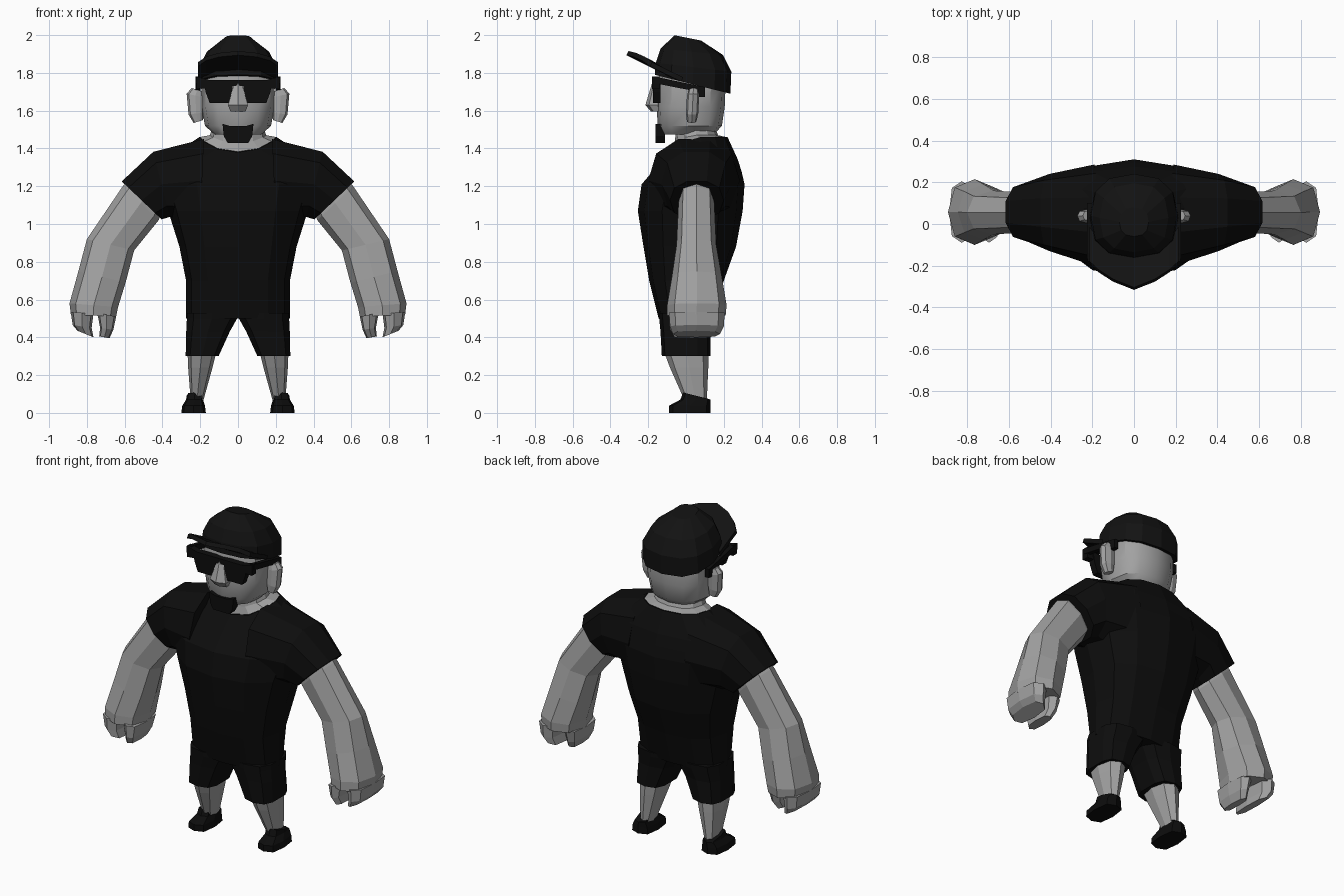
import bpy, bmesh, math


def material(name, v):
    m = bpy.data.materials.new(name)
    m.diffuse_color = (v, v, v, 1)
    return m


SKIN = material("grey_skin", 0.36)
CLOTH = material("black_cloth", 0.004)
CAP = material("black_cap", 0.006)


def finish(name, bm, mat, mirror=False, smooth=None):
    bmesh.ops.recalc_face_normals(bm, faces=bm.faces)
    me = bpy.data.meshes.new(name)
    bm.to_mesh(me)
    bm.free()
    me.materials.append(mat)
    if smooth:
        me.shade_smooth()
        me.set_sharp_from_angle(angle=math.radians(smooth))
    ob = bpy.data.objects.new(name, me)
    bpy.context.collection.objects.link(ob)
    if mirror:
        ob.modifiers.new("mirror", 'MIRROR').use_mirror_merge = False
    return ob


def ring(a, b, yf, yb, n=10, p=0.85, slope=0, dip=0):
    """Rounded section spanning (x, z) points a to b and yf to yb in depth."""
    pts = []
    for i in range(n):
        t = 2 * math.pi * i / n - math.pi / 2
        c, s = [math.copysign(abs(f) ** p if abs(f) > 1e-6 else 0, f)
                for f in (math.cos(t), math.sin(t))]
        y = (yf + yb) / 2 + s * (yb - yf) / 2
        x = (a[0] + b[0]) / 2 + c * (b[0] - a[0]) / 2
        z = (a[1] + b[1]) / 2 + c * (b[1] - a[1]) / 2
        z += slope * (y - (yf + yb) / 2) - dip * max(0, -s) ** 2
        pts.append((x, y, z))
    return pts


def level(z, w, yf, yb, **k):
    return ring((-w, z), (w, z), yf, yb, **k)


def loft(name, rings, mat, caps=(True, True), **k):
    bm = bmesh.new()
    vs = [[bm.verts.new(p) for p in r] for r in rings]
    n = len(vs[0])
    for lo, hi in zip(vs, vs[1:]):
        for i in range(n):
            j = (i + 1) % n
            bm.faces.new((lo[i], lo[j], hi[j], hi[i]))
    if caps[0]:
        bm.faces.new(vs[0])
    if caps[1]:
        bm.faces.new(vs[-1])
    return finish(name, bm, mat, **k)


def prism(name, pts, axis, lo, hi, mat, **k):
    """Outline extruded along x (yz points) or along y (xz points)."""
    def place(p, d):
        return (d, p[0], p[1]) if axis == 'x' else (p[0], d, p[1])
    return loft(name, [[place(p, d) for p in pts] for d in (lo, hi)], mat, **k)


# Shirt body
T = dict(n=12, p=0.8)
loft("shirt_body", [
    level(0.50, 0.275, -0.145, 0.145, **T),
    level(0.70, 0.275, -0.195, 0.20, **T),
    level(0.88, 0.31, -0.225, 0.265, **T),
    level(1.07, 0.37, -0.255, 0.30, n=12, p=0.9),
    level(1.21, 0.42, -0.235, 0.31, n=12, p=0.95),
    level(1.275, 0.42, -0.18, 0.295, n=12, p=0.95),
    level(1.34, 0.38, -0.115, 0.275, n=12, p=0.9),
    level(1.46, 0.205, -0.07, 0.22, n=12, p=0.9, dip=0.08),
], CLOTH, caps=(True, False))

# Sleeves
loft("sleeves", [
    ring((0.18, 1.46), (0.20, 1.00), -0.20, 0.285, p=0.9),
    ring((0.45, 1.39), (0.36, 1.03), -0.13, 0.24),
    ring((0.62, 1.23), (0.40, 1.02), -0.085, 0.20),
], CLOTH, mirror=True)

# Shorts legs
S = dict(n=10, p=0.65)
loft("shorts_legs", [
    ring((0.0, 0.53), (0.275, 0.53), -0.145, 0.15, **S),
    ring((0.0, 0.50), (0.275, 0.50), -0.142, 0.145, **S),
    ring((0.04, 0.43), (0.278, 0.43), -0.135, 0.13, **S),
    ring((0.10, 0.30), (0.28, 0.30), -0.128, 0.13, **S),
], CLOTH, mirror=True)

# Shins and shoes
loft("shins", [
    ring((0.115, 0.32), (0.267, 0.32), -0.115, 0.12, n=8),
    ring((0.135, 0.24), (0.264, 0.24), -0.085, 0.118, n=8),
    ring((0.185, 0.06), (0.25, 0.06), -0.005, 0.11, n=8),
], SKIN, mirror=True)
loft("shoes", [
    ring((0.17, 0.0), (0.30, 0.0), -0.09, 0.13, n=8, p=0.6),
    ring((0.175, 0.038), (0.295, 0.038), -0.09, 0.13, n=8, p=0.6),
    ring((0.185, 0.07), (0.275, 0.07), -0.03, 0.13, n=8, p=0.6),
    ring((0.185, 0.09), (0.272, 0.09), -0.015, 0.125, n=8, p=0.6, slope=-0.25),
], CLOTH, mirror=True)

# Arms with palms
loft("arms", [
    ring((0.56, 1.26), (0.40, 1.08), -0.03, 0.14, n=8),
    ring((0.61, 1.20), (0.42, 1.02), -0.04, 0.15, n=8),
    ring((0.80, 0.92), (0.55, 0.86), -0.05, 0.16, n=8),
    ring((0.845, 0.75), (0.595, 0.69), -0.075, 0.19, n=8),
    ring((0.892, 0.58), (0.635, 0.56), -0.10, 0.215, n=8),
    ring((0.885, 0.52), (0.645, 0.51), -0.10, 0.21, n=8),
], SKIN, mirror=True)
# Curled fingers and thumbs
loft("fingers", [
    ring((0.886, 0.535), (0.765, 0.525), -0.09, 0.205, n=8, p=0.7),
    ring((0.875, 0.465), (0.775, 0.45), -0.085, 0.20, n=8, p=0.7),
    ring((0.85, 0.435), (0.765, 0.40), -0.07, 0.18, n=8, p=0.7),
], SKIN, mirror=True)
loft("thumbs", [
    ring((0.745, 0.53), (0.645, 0.51), -0.09, 0.17, n=8, p=0.7),
    ring((0.73, 0.45), (0.66, 0.44), -0.085, 0.15, n=8, p=0.7),
    ring((0.735, 0.405), (0.68, 0.395), -0.06, 0.12, n=8, p=0.7),
], SKIN, mirror=True)

# Neck and head
loft("neck", [
    level(1.46, 0.203, -0.069, 0.215, n=12, p=0.9, dip=0.078),
    level(1.47, 0.15, -0.06, 0.17, n=12, p=0.9, dip=0.04),
    level(1.52, 0.13, -0.05, 0.15, n=12, p=0.9),
], SKIN)
H = dict(n=12, p=0.8)
loft("head", [
    level(1.475, 0.125, -0.13, 0.15, **H),
    level(1.52, 0.175, -0.15, 0.19, **H),
    level(1.62, 0.193, -0.155, 0.205, **H),
    level(1.74, 0.195, -0.155, 0.21, **H),
    level(1.83, 0.18, -0.13, 0.19, **H),
], SKIN, smooth=35)
loft("nose", [
    level(1.595, 0.045, -0.185, -0.13, n=6),
    level(1.63, 0.06, -0.215, -0.13, n=6),
    level(1.745, 0.022, -0.18, -0.13, n=6),
], SKIN)
# Ears
loft("ears", [
    ring((0.185, 1.55), (0.235, 1.535), 0.005, 0.055, n=8),
    ring((0.18, 1.59), (0.262, 1.58), 0.0, 0.065, n=8),
    ring((0.18, 1.67), (0.272, 1.69), 0.005, 0.07, n=8),
    ring((0.185, 1.70), (0.245, 1.72), 0.015, 0.065, n=8),
], SKIN, mirror=True)
# Beard
prism("goatee", [(-0.082, 1.53), (-0.04, 1.518), (0.04, 1.518), (0.082, 1.53),
                 (0.075, 1.465), (0.055, 1.43), (-0.055, 1.43), (-0.075, 1.465)],
      'y', -0.162, -0.11, CLOTH)

# Sunglasses
prism("lenses", [(0.025, 1.75), (0.032, 1.70), (0.045, 1.64), (0.15, 1.64),
                 (0.172, 1.70), (0.18, 1.75)], 'y', -0.175, -0.135, CLOTH, mirror=True)
prism("glasses_bar", [(-0.22, 1.715), (-0.03, 1.73), (0.03, 1.73), (0.22, 1.715),
                      (0.222, 1.78), (0.15, 1.762), (-0.15, 1.762), (-0.222, 1.78)],
      'y', -0.18, -0.14, CLOTH)
prism("glasses_temples", [(-0.165, 1.78), (-0.165, 1.745), (0.065, 1.70),
                          (0.065, 1.672), (0.10, 1.672), (0.10, 1.725)],
      'x', 0.198, 0.225, CLOTH, mirror=True)

# Cap crown
loft("cap_crown", [
    level(1.74, 0.212, -0.165, 0.235, slope=-0.25, **H),
    level(1.83, 0.207, -0.16, 0.24, slope=-0.12, **H),
    level(1.912, 0.165, -0.135, 0.195, slope=-0.1, **H),
    level(1.985, 0.07, -0.06, 0.08, slope=-0.2, **H),
], CAP)
# Cap brim: curved plate, (x, back y, back z, front y, front z) per column
half = [(0, -0.14, 1.82, -0.31, 1.905), (0.10, -0.12, 1.81, -0.27, 1.895),
        (0.17, -0.08, 1.79, -0.225, 1.875), (0.212, -0.02, 1.765, -0.185, 1.845)]
cols = [(-c[0],) + c[1:] for c in half[:0:-1]] + half
bm = bmesh.new()
rows = [(bm.verts.new((x, y0, z0)), bm.verts.new((x, y1, z1))) for x, y0, z0, y1, z1 in cols]
for l, r in zip(rows, rows[1:]):
    bm.faces.new((l[0], l[1], r[1], r[0]))
brim = finish("cap_brim", bm, CAP)
solid = brim.modifiers.new("thickness", 'SOLIDIFY')
solid.thickness = 0.025
solid.offset = 0
